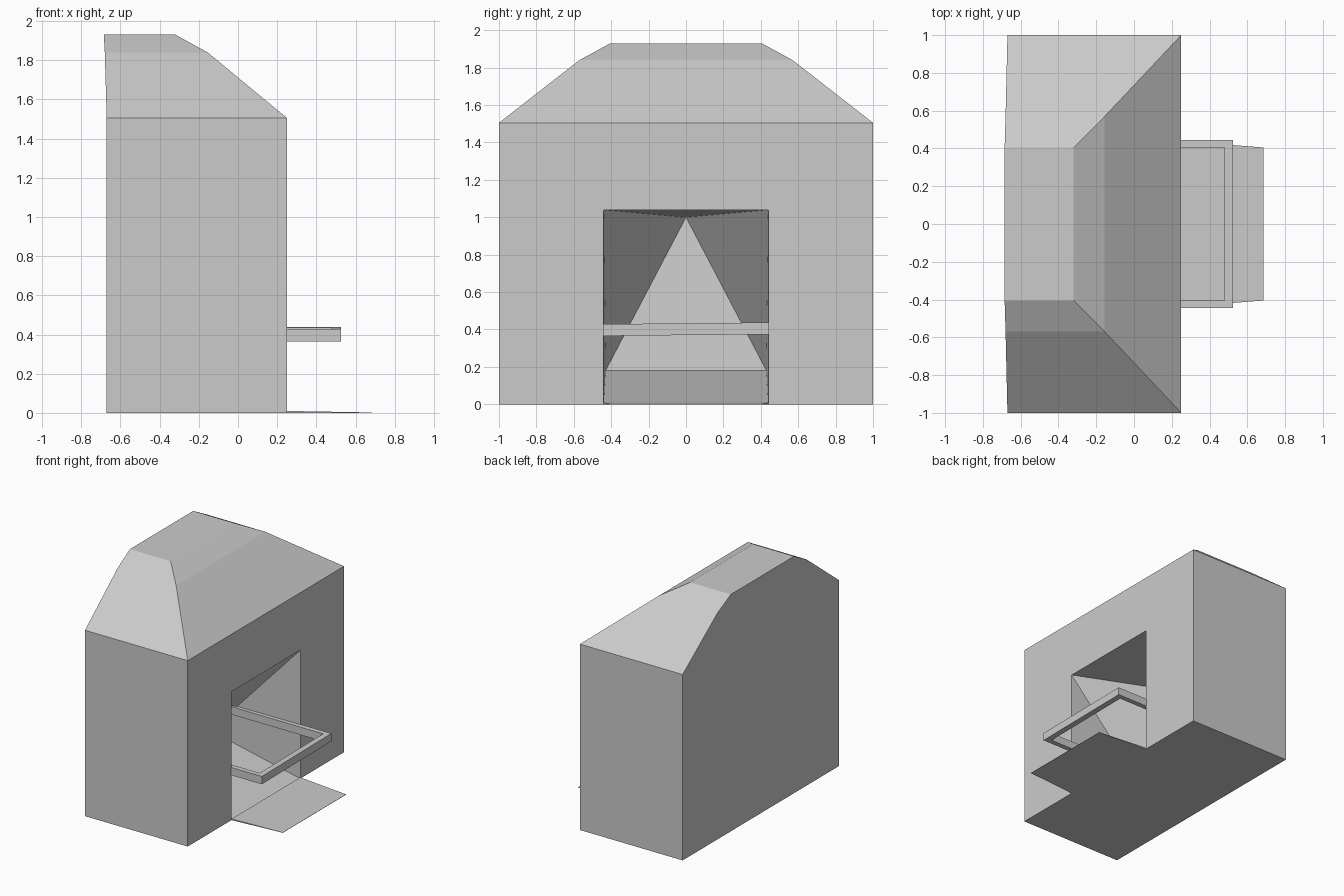
import bpy, bmesh

if "Cube" in bpy.data.objects:
    bpy.data.objects.remove(bpy.data.objects["Cube"])


def build(name, verts, faces):
    bm = bmesh.new()
    vs = [bm.verts.new(v) for v in verts]
    for f in faces:
        bm.faces.new([vs[i] for i in f])
    bmesh.ops.remove_doubles(bm, verts=bm.verts, dist=0.0005)
    bmesh.ops.recalc_face_normals(bm, faces=bm.faces)
    me = bpy.data.meshes.new(name)
    bm.to_mesh(me)
    bm.free()
    ob = bpy.data.objects.new(name, me)
    bpy.context.collection.objects.link(ob)
    return ob


def prism(name, bottom, top):
    n = len(bottom)
    sides = [(i, (i + 1) % n, n + (i + 1) % n, n + i) for i in range(n)]
    return build(name, bottom + top,
                 [tuple(range(n))[::-1], tuple(range(n, 2 * n))] + sides)


# Body and hipped hood: stacked rings (back x, front x, half width, height)
rings = [(-0.67, 0.25, 1.0, 0.0), (-0.67, 0.25, 1.0, 1.505),
         (-0.68, -0.155, 0.57, 1.84), (-0.685, -0.32, 0.405, 1.93)]
verts, faces = [], []
for xb, xf, w, z in rings:
    verts += [(xb, -w, z), (xf, -w, z), (xf, w, z), (xb, w, z)]
for r in range(3):
    for i in range(4):
        if r == 0 and i == 1:
            continue  # front wall is built around the opening
        a, b = r * 4 + i, r * 4 + (i + 1) % 4
        faces.append((a, b, b + 4, a + 4))
faces += [(3, 2, 18, 17, 1, 0), (12, 13, 14, 15)]

# Opening: front corners, raised rear floor corners and a rear apex
verts += [(0.25, -0.44, 1.04), (0.25, -0.44, 0), (0.25, 0.44, 0), (0.25, 0.44, 1.04),
          (-0.55, -0.43, 0.18), (-0.55, 0.43, 0.18), (-0.62, 0, 1.0)]
faces += [(1, 17, 16, 5), (18, 2, 6, 19), (16, 19, 6, 5),   # front wall
          (17, 18, 21, 20), (20, 21, 22), (16, 22, 19),     # floor, back, ceiling
          (17, 20, 16), (16, 20, 22), (18, 19, 21), (19, 22, 21)]
build("body", verts, faces)

# Thin tapering hearth tongue on the ground
plan = [(0.25, -0.44), (0.685, -0.405), (0.685, 0.405), (0.25, 0.44)]
prism("hearth", [(x, y, 0) for x, y in plan],
      [(x, y, 0.01 if x < 0.3 else 0.002) for x, y in plan])

# Slightly tilted rectangular frame sticking out of the opening
outer = [(-0.4, -0.445), (0.525, -0.445), (0.525, 0.445), (-0.4, 0.445)]
inner = [(-0.35, -0.405), (0.478, -0.405), (0.478, 0.405), (-0.35, 0.405)]
fv = []
for z in (0.37, 0.433):
    for loop in (outer, inner):
        fv += [(x, y, z + 0.01 * y) for x, y in loop]
ff = []
for i in range(4):
    j = (i + 1) % 4
    ff += [(i, j, 4 + j, 4 + i), (8 + i, 8 + j, 12 + j, 12 + i),
           (i, j, 8 + j, 8 + i), (4 + i, 4 + j, 12 + j, 12 + i)]
build("shelf_frame", fv, ff)
